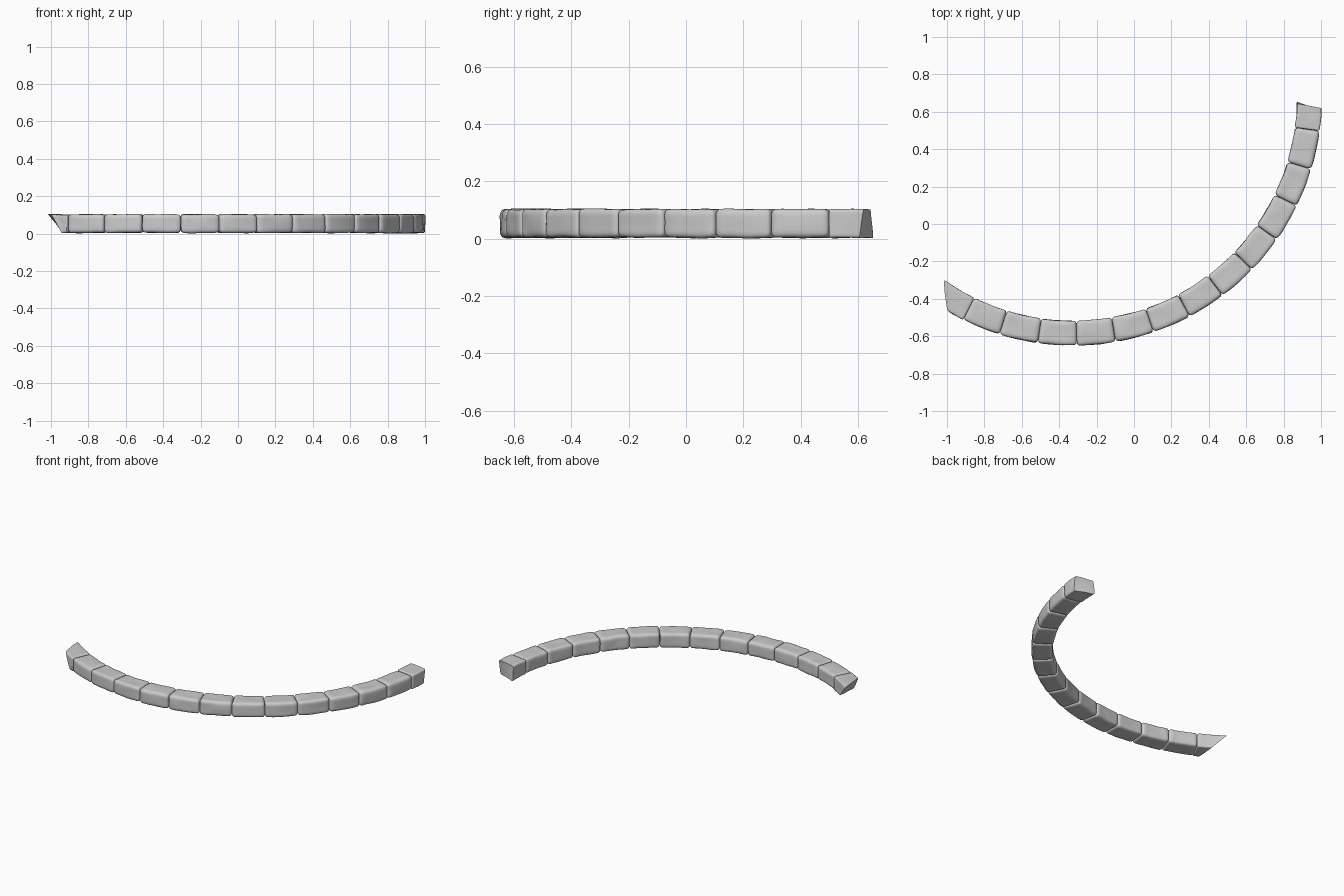
import bpy, bmesh, math, random
from mathutils import Vector, noise

if "Cube" in bpy.data.objects:
    bpy.data.objects.remove(bpy.data.objects["Cube"])

random.seed(4)
CX, CY = -0.325, 0.68            # centre of the kerb ring
R_IN, R_OUT = 1.197, 1.329       # inner and outer radius
R_MID = (R_IN + R_OUT) / 2
HW, HZ, Z_MID = (R_OUT - R_IN) / 2, 0.05, 0.053
STEP, FIRST = 9.03, -7.9         # degrees per stone, first joint


def soften(p, half, rad, cut):
    """Round a box point; the +x end stays sharp if the stone is broken there."""
    hx, hy, hz = half
    core = Vector((max(-hx + rad, min(hx if cut else hx - rad, p.x)),
                   max(-hy + rad, min(hy - rad, p.y)),
                   max(-hz + rad, min(hz - rad, p.z))))
    d = p - core
    return core + d.normalized() * rad if d.length > rad else p


def stone(name, start, ends, cut=False):
    """ends: end angles at inner-low, inner-top, outer-low, outer-top."""
    rad = 0.010 if cut else 0.019
    h = R_MID * math.radians(abs(sum(ends) / 4 - start)) / 2
    half = (h, HW, HZ)
    seed = Vector([random.uniform(0, 50) for _ in range(3)])
    bm = bmesh.new()
    bmesh.ops.create_cube(bm, size=2)
    bmesh.ops.subdivide_edges(bm, edges=bm.edges[:], cuts=11, use_grid_fill=True)
    for v in bm.verts:
        # denser grid near the edges, then rounded corners
        p = Vector([math.sin(c * math.pi / 2) * s for c, s in zip(v.co, half)])
        p = soften(p, half, rad, cut)
        # worn, slightly uneven faces
        n = noise.noise_vector(p * 14 + seed) * 0.0035
        p += Vector((n.x * 0.4, n.y, n.z))
        # bend along the arc
        t, u, w = p.x / h / 2 + 0.5, p.y / HW / 2 + 0.5, p.z / HZ / 2 + 0.5
        il, it, ol, ot = ends
        end = (il * (1 - w) + it * w) * (1 - u) + (ol * (1 - w) + ot * w) * u
        ang = math.radians(start + (end - start) * t)
        r = R_MID + p.y
        v.co = (CX + r * math.cos(ang), CY + r * math.sin(ang),
                max(0.0, Z_MID + p.z))
    bmesh.ops.recalc_face_normals(bm, faces=bm.faces[:])
    me = bpy.data.meshes.new(name)
    bm.to_mesh(me)
    bm.free()
    ob = bpy.data.objects.new(name, me)
    bpy.context.collection.objects.link(ob)
    bpy.ops.object.select_all(action='DESELECT')
    ob.select_set(True)
    bpy.context.view_layer.objects.active = ob
    bpy.ops.object.shade_smooth_by_angle(angle=math.radians(40))


# whole kerb stones
for i in range(12):
    a = FIRST - STEP * i
    stone(f"kerb_stone_{i + 1}", a, [a - STEP] * 4)

# broken stones at both ends
stone("right_end_stone", FIRST, (-1.3, -1.7, -3.3, -2.6), cut=True)
stone("left_end_stone", FIRST - STEP * 12, (-120.5, -125.2, -117.7, -120.4), cut=True)
